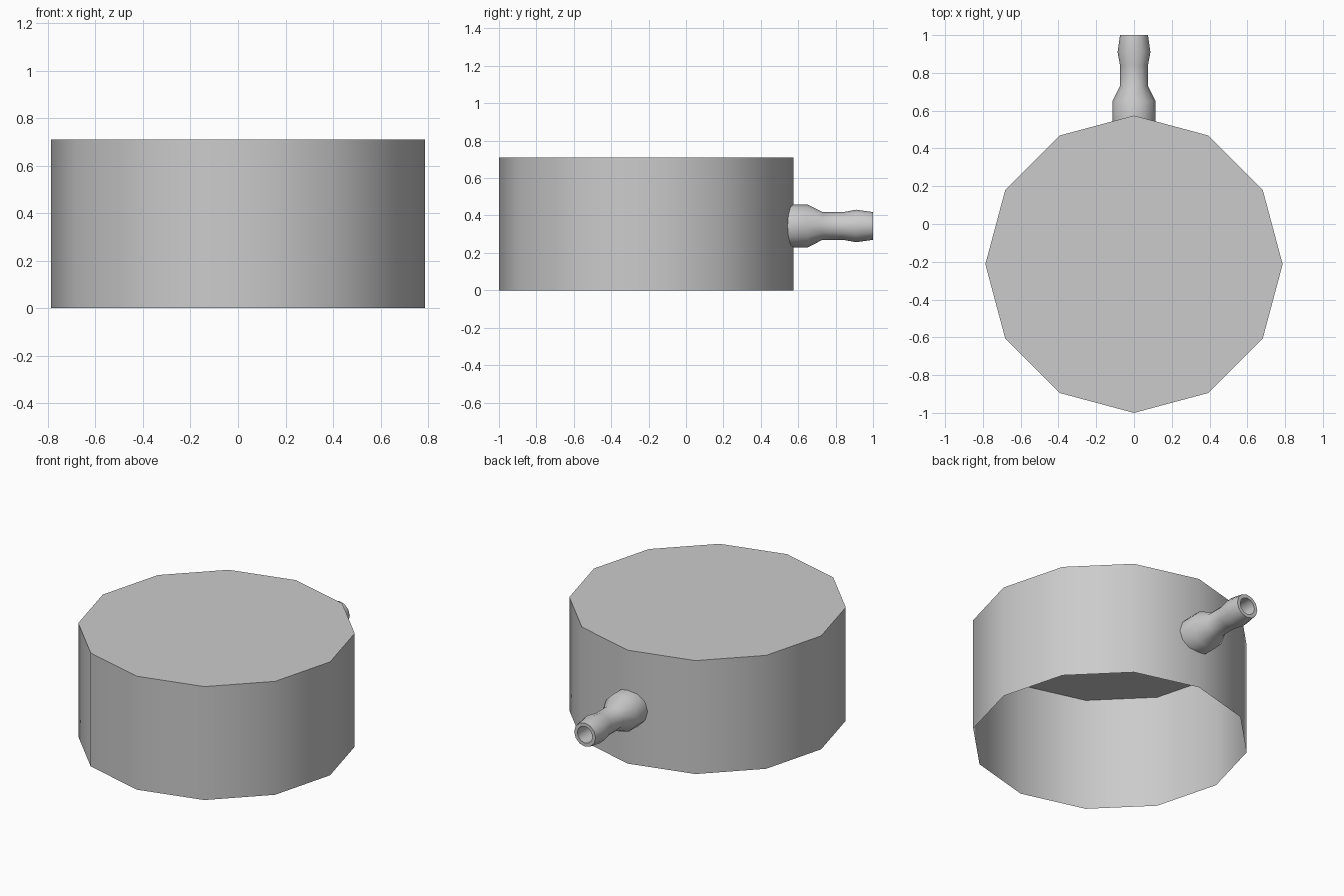
import bpy, bmesh
from math import sin, cos, tan, pi, radians

if "Cube" in bpy.data.objects:
    bpy.data.objects.remove(bpy.data.objects["Cube"])

SIDES = 12
BODY_R, BODY_Y, BODY_H = 0.787, -0.213, 0.71
NOZZLE_Z = 0.344


def bridge(bm, a, b):
    n = len(a)
    for i in range(n):
        j = (i + 1) % n
        bm.faces.new((a[i], a[j], b[j], b[i]))


def make_object(name, bm):
    mesh = bpy.data.meshes.new(name)
    bm.to_mesh(mesh)
    bm.free()
    obj = bpy.data.objects.new(name, mesh)
    bpy.context.collection.objects.link(obj)
    bpy.context.view_layer.objects.active = obj
    obj.select_set(True)
    bpy.ops.object.shade_smooth_by_angle(angle=radians(40))
    obj.select_set(False)
    return obj


# Cup body: thin twelve-sided wall with a lid, open underneath
bm = bmesh.new()
rings = [[bm.verts.new((BODY_R * cos(2 * pi * i / SIDES),
                        BODY_Y + BODY_R * sin(2 * pi * i / SIDES), z))
          for i in range(SIDES)] for z in (0, BODY_H)]
bridge(bm, *rings)
bm.faces.new(rings[1])
make_object("cap_body", bm)

# Hose nozzle: lathed (y, radius) profile, outside to the tip, then back down the bore
# y = None means the ring follows the corner of the wall
profile = [(None, 0.115), (0.65, 0.115), (0.73, 0.074), (0.84, 0.074),
           (0.91, 0.087), (1.0, 0.074), (1.0, 0.052), (None, 0.052)]
corner_y = BODY_Y + BODY_R
bm = bmesh.new()
rings = []
for y, r in profile:
    ring = []
    for i in range(SIDES):
        a = 2 * pi * i / SIDES
        x = r * cos(a)
        py = corner_y - abs(x) * tan(pi / SIDES) if y is None else y
        ring.append(bm.verts.new((x, py, NOZZLE_Z - r * sin(a))))
    rings.append(ring)
for a, b in zip(rings, rings[1:]):
    bridge(bm, a, b)
make_object("hose_nozzle", bm)
